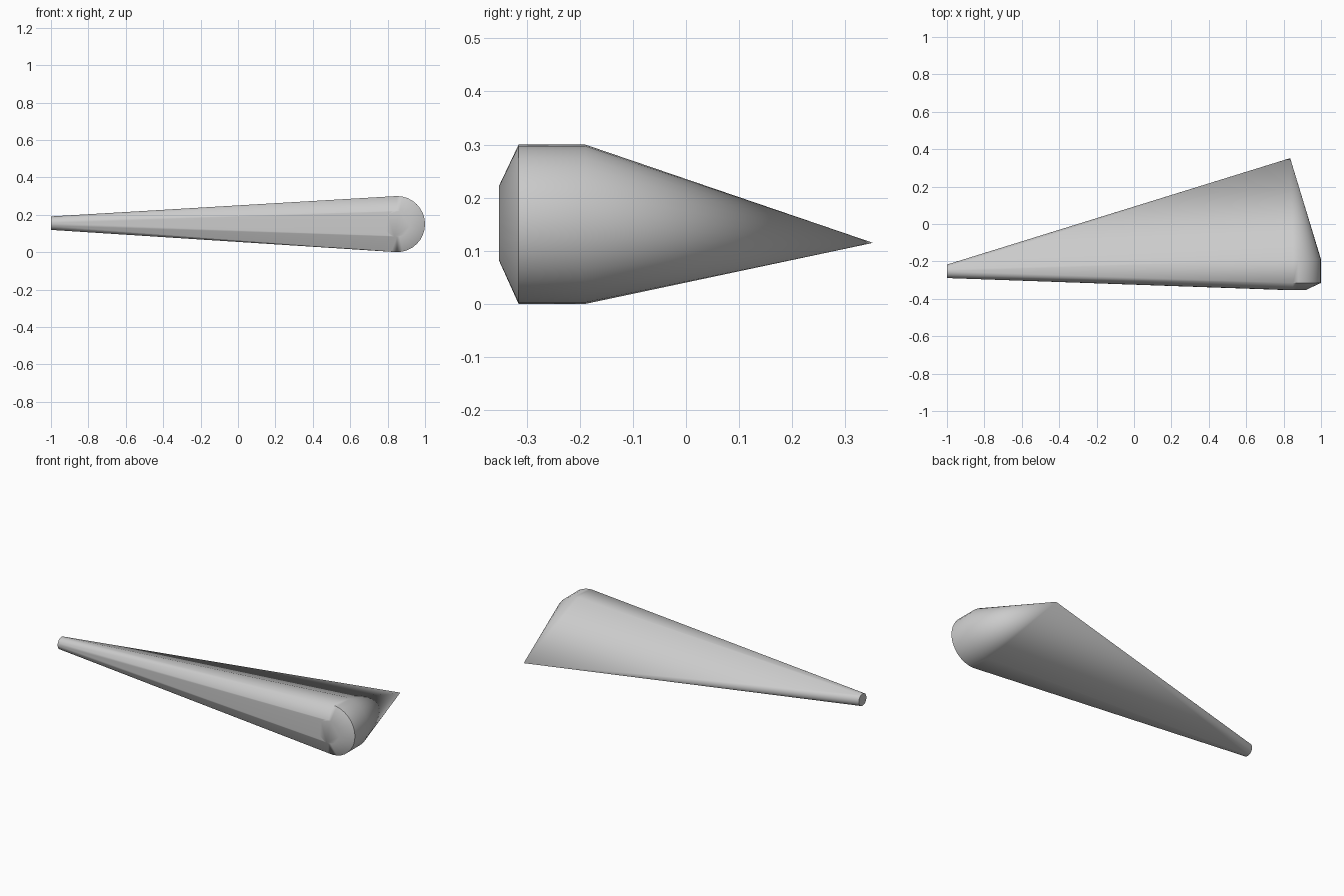
import bpy, bmesh, math
from mathutils import Vector

if "Cube" in bpy.data.objects:
    bpy.data.objects.remove(bpy.data.objects["Cube"], do_unlink=True)

SEGMENTS = 32

# One plain grey for the whole piece
grey = bpy.data.materials.new("plain grey")
grey.use_nodes = True
colour = (0.6, 0.6, 0.6, 1)
grey.diffuse_color = colour
grey.node_tree.nodes["Principled BSDF"].inputs["Base Color"].default_value = colour


def circle(bm, centre, radius, axis_u, axis_v):
    """Add a ring of points in the plane of the two axes."""
    for i in range(SEGMENTS):
        a = 2 * math.pi * i / SEGMENTS
        bm.verts.new(Vector(centre) + radius * (math.cos(a) * Vector(axis_u)
                                                + math.sin(a) * Vector(axis_v)))


X, Y, Z = (1, 0, 0), (0, 1, 0), (0, 0, 1)
bm = bmesh.new()

# Thick rounded end: two full rings and a smaller one for the front bevel
circle(bm, (0.85, -0.19, 0.15), 0.15, X, Z)
circle(bm, (0.85, -0.315, 0.15), 0.15, X, Z)
circle(bm, (0.85, -0.352, 0.152), 0.07, X, Z)

# Thin round end, facing sideways
circle(bm, (-1, -0.253, 0.155), 0.036, Y, Z)

# Sharp rear corner
bm.verts.new((0.835, 0.352, 0.115))

# Skin stretched over the rings and the corner
hull = bmesh.ops.convex_hull(bm, input=bm.verts)
unused = {v for v in hull["geom_interior"] if isinstance(v, bmesh.types.BMVert)}
bmesh.ops.delete(bm, geom=list(unused), context="VERTS")
bmesh.ops.dissolve_limit(bm, angle_limit=math.radians(0.5),
                         verts=bm.verts, edges=bm.edges)
bmesh.ops.recalc_face_normals(bm, faces=bm.faces)

mesh = bpy.data.meshes.new("tapered_blade")
bm.to_mesh(mesh)
bm.free()
mesh.materials.append(grey)
blade = bpy.data.objects.new("tapered_blade", mesh)
bpy.context.collection.objects.link(blade)

# Smooth rounded sides with crisp rims
bpy.ops.object.select_all(action="DESELECT")
blade.select_set(True)
bpy.context.view_layer.objects.active = blade
bpy.ops.object.shade_smooth_by_angle(angle=math.radians(30))
weighted = blade.modifiers.new("weighted_normals", "WEIGHTED_NORMAL")
weighted.keep_sharp = True
